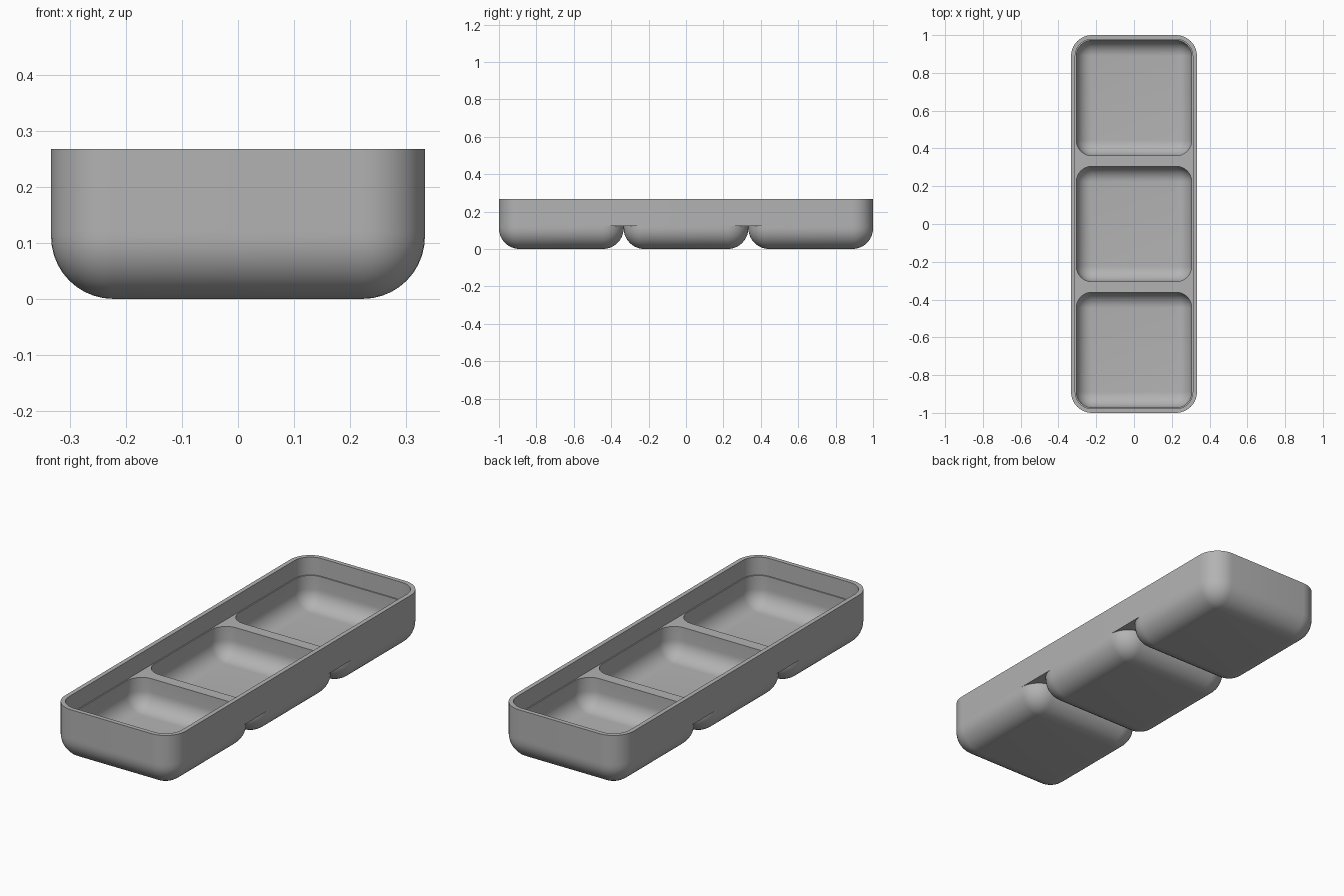
import bpy
import bmesh
from math import sin, cos, pi

SEG = 10                       # segments per quarter round
W, L, H = 1 / 3, 1.0, 0.267    # half width, half length, height
R = 0.111                      # outer corner and bottom rounding
WALL, CUP_WALL = 0.022, 0.028
UNDER, LEDGE = 0.122, 0.178    # underside between cups, inner ledge
PITCH = 2 / 3

cube = bpy.data.objects.get("Cube")
if cube:
    bpy.data.objects.remove(cube, do_unlink=True)

grey = bpy.data.materials.new("plain_grey")
grey.use_nodes = True
COLOUR = (0.45, 0.45, 0.45, 1)
grey.diffuse_color = COLOUR
grey.node_tree.nodes["Principled BSDF"].inputs["Base Color"].default_value = COLOUR


def ring(bm, hx, hy, r, z, cy=0.0):
    """Counter-clockwise rounded rectangle of vertices."""
    verts = []
    for q, (sx, sy) in enumerate(((1, 1), (-1, 1), (-1, -1), (1, -1))):
        for i in range(SEG + 1):
            a = (q + i / SEG) * pi / 2
            verts.append(bm.verts.new((sx * (hx - r) + r * cos(a),
                                       cy + sy * (hy - r) + r * sin(a), z)))
    return verts


def loft(bm, rings):
    """Skin consecutive rings with quads."""
    for a, b in zip(rings, rings[1:]):
        for i in range(len(a)):
            j = (i + 1) % len(a)
            bm.faces.new((a[i], a[j], b[j], b[i]))


def bowl_rings(bm, half, r, bottom, top, cy):
    """Rings of a round-bottomed square bowl, from floor to top."""
    rings = []
    for i in range(SEG + 1):
        a = i / SEG * pi / 2
        inset = r * (1 - sin(a))
        rings.append(ring(bm, half - inset, half - inset, r - inset,
                          bottom + r * (1 - cos(a)), cy))
    rings.append(ring(bm, half, half, r, top, cy))
    return rings


def finish(bm, name):
    bmesh.ops.remove_doubles(bm, verts=bm.verts[:], dist=1e-5)
    mesh = bpy.data.meshes.new(name)
    bm.to_mesh(mesh)
    bm.free()
    mesh.materials.append(grey)
    obj = bpy.data.objects.new(name, mesh)
    bpy.context.collection.objects.link(obj)
    bpy.ops.object.select_all(action='DESELECT')
    obj.select_set(True)
    bpy.context.view_layer.objects.active = obj
    bpy.ops.object.shade_smooth_by_angle(angle=pi / 6)


# Three cups, each an outer shell with an inner pocket
POCKET, POCKET_R = W - CUP_WALL, R - CUP_WALL
for name, cy in (("front_cup", -PITCH), ("middle_cup", 0), ("back_cup", PITCH)):
    bm = bmesh.new()
    shell = bowl_rings(bm, W, R, 0, UNDER, cy)
    bm.faces.new(shell[0][::-1])
    loft(bm, shell)
    pocket = bowl_rings(bm, POCKET, POCKET_R, CUP_WALL, LEDGE, cy)
    bm.faces.new(pocket[0])
    loft(bm, pocket[::-1])
    finish(bm, name)

# Surrounding wall with its rim
bm = bmesh.new()
loft(bm, [ring(bm, W, L, R, UNDER), ring(bm, W, L, R, H),
          ring(bm, W - WALL, L - WALL, R - WALL, H),
          ring(bm, W - WALL, L - WALL, R - WALL, LEDGE)])
finish(bm, "tray_wall")

# Ledge and dividers around the pocket openings
bm = bmesh.new()
edges = []
outlines = [ring(bm, W - WALL, L - WALL, R - WALL, LEDGE)]
outlines += [ring(bm, POCKET, POCKET, POCKET_R, LEDGE, k * PITCH) for k in (-1, 0, 1)]
for loop in outlines:
    edges += [bm.edges.new((v, loop[(i + 1) % len(loop)])) for i, v in enumerate(loop)]
bmesh.ops.triangle_fill(bm, edges=edges, use_beauty=True, normal=(0, 0, 1))
for f in bm.faces:
    f.normal_update()
    if f.normal.z < 0:
        f.normal_flip()
finish(bm, "pocket_ledge")

# Flat underside in the notches where neighbouring cups meet
bm = bmesh.new()
for side in (-1, 1):
    for cy in (-PITCH / 2, PITCH / 2):
        pairs = []
        for i in range(SEG + 1):
            a = i / SEG * pi / 2
            x, gap = side * (W - R + R * sin(a)), R * (1 - cos(a))
            pairs.append([bm.verts.new((x, cy + s * gap, UNDER)) for s in (-1, 1)])
        for (a, b), (c, d) in zip(pairs, pairs[1:]):
            f = bm.faces.new((a, b, d, c))
            f.normal_update()
            if f.normal.z > 0:
                f.normal_flip()
finish(bm, "notch_underside")
